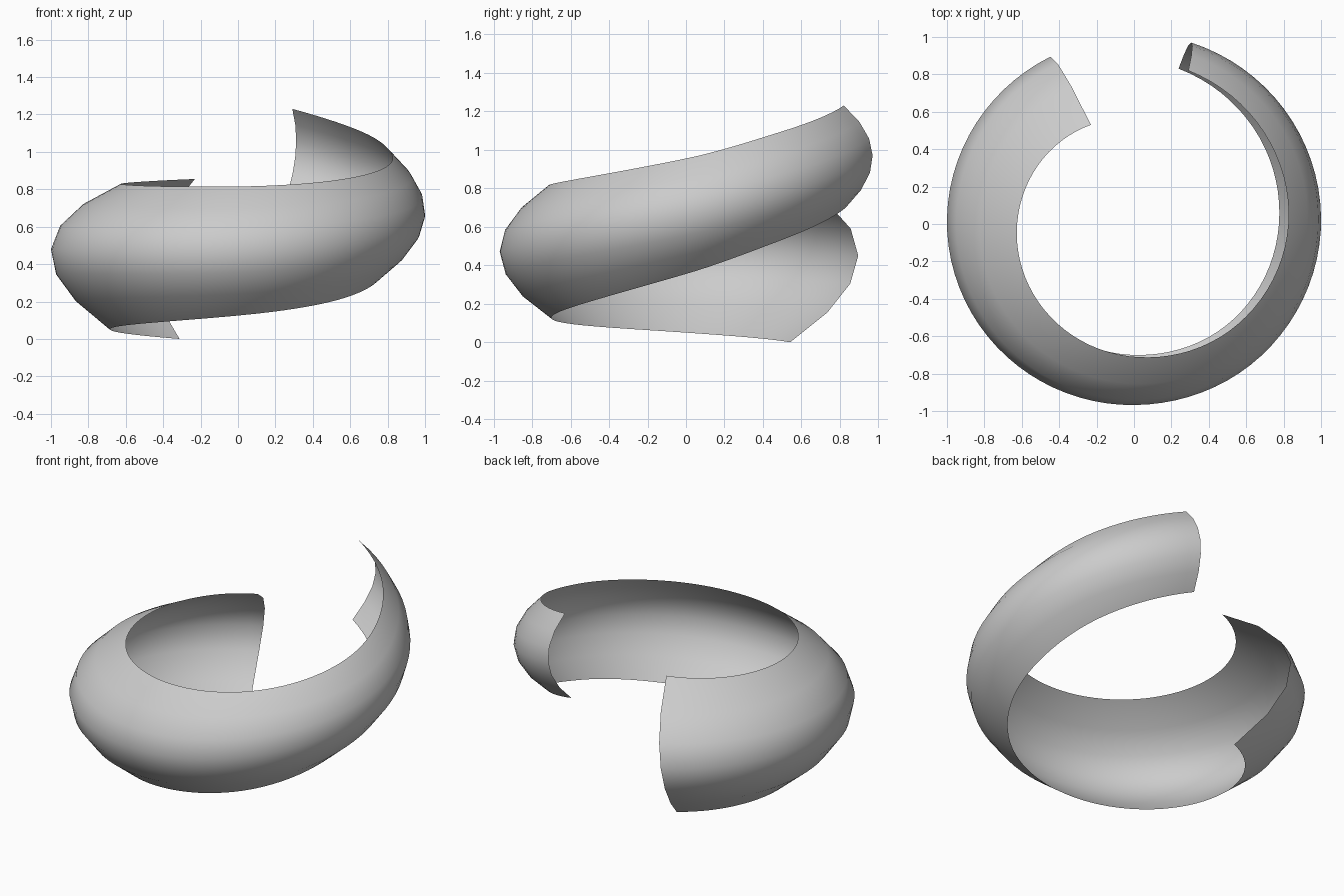
import bpy, bmesh
from math import sin, cos, radians

if "Cube" in bpy.data.objects:
    bpy.data.objects.remove(bpy.data.objects["Cube"])

# Three guide rails of the spiral band: (angle in degrees, radius, height)
TOP = [(113.5, .578, .855), (180, .625, .83), (270, .71, .815), (315, .77, .852),
       (360, .825, .955), (395, .85, 1.092), (430.5, .87, 1.23)]
MID = [(116.5, 1.0, .45), (180, 1.0, .48), (270, .968, .47), (315, .98, .535),
       (360, 1.0, .655), (395, 1.01, .80), (432.5, 1.017, .97)]
LOW = [(120, .625, 0), (180, .685, .05), (270, .70, .125), (315, .735, .205),
       (360, .775, .355), (395, .815, .52), (434, .864, .70)]
STEPS, SIDES = 72, 6


def sample(rail, f):
    """Smooth (Hermite) interpolation of a rail at fraction f of its sweep."""
    a = rail[0][0] + f * (rail[-1][0] - rail[0][0])
    n = len(rail) - 1
    i = max(k for k in range(n) if rail[k][0] <= a + 1e-6)

    def slope(k, c):
        p, q = rail[max(k - 1, 0)], rail[min(k + 1, n)]
        return (q[c] - p[c]) / (q[0] - p[0])

    h = rail[i + 1][0] - rail[i][0]
    t = (a - rail[i][0]) / h
    out = [a]
    for c in (1, 2):
        out.append((2*t**3 - 3*t*t + 1) * rail[i][c] + (3*t*t - 2*t**3) * rail[i + 1][c]
                   + h * ((t**3 - 2*t*t + t) * slope(i, c) + (t**3 - t*t) * slope(i + 1, c)))
    return out


# Spiral band: a parabolic cross-section swept along the rails
bm = bmesh.new()
rows = []
for s in range(STEPS + 1):
    top, mid, low = (sample(r, s / STEPS) for r in (TOP, MID, LOW))
    row = []
    for j in range(SIDES + 1):
        u = 2 * j / SIDES - 1
        a, r, z = (l * u * (u - 1) / 2 + m * (1 - u * u) + t * u * (u + 1) / 2
                   for l, m, t in zip(low, mid, top))
        row.append(bm.verts.new((r * cos(radians(a)), r * sin(radians(a)), z)))
    rows.append(row)
for p, q in zip(rows, rows[1:]):
    for j in range(SIDES):
        bm.faces.new((p[j], q[j], q[j + 1], p[j + 1])).smooth = True

mesh = bpy.data.meshes.new("spiral_band")
bm.to_mesh(mesh)
bm.free()
bpy.context.collection.objects.link(bpy.data.objects.new("spiral_band", mesh))
